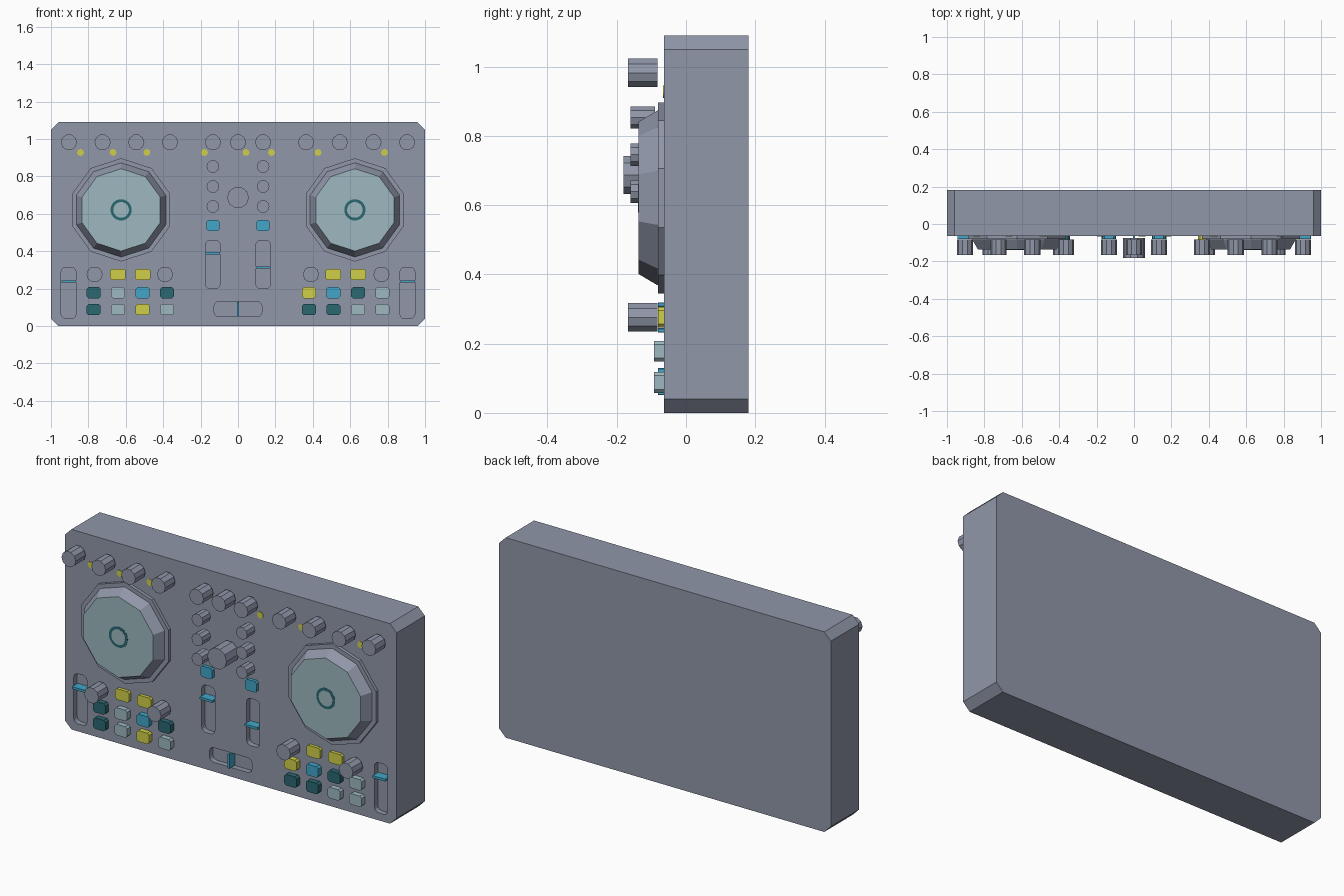
import bpy, bmesh, math

if "Cube" in bpy.data.objects:
    bpy.data.objects.remove(bpy.data.objects["Cube"])

FRONT = -0.063          # y of the control panel surface


def srgb(r, g, b):
    f = lambda c: (c / 255 / 12.92) if c < 10 else ((c / 255 + 0.055) / 1.055) ** 2.4
    return (f(r), f(g), f(b), 1)


def material(name, rgb):
    m = bpy.data.materials.new(name)
    m.diffuse_color = srgb(*rgb)
    m.use_nodes = True
    m.node_tree.nodes["Principled BSDF"].inputs["Base Color"].default_value = m.diffuse_color
    return m


GRAY = material("slate gray", (144, 151, 169))
PALE = material("pale teal", (158, 185, 192))
DARK = material("dark teal", (42, 104, 113))
BLUE = material("sky blue", (65, 166, 200))
YELLOW = material("yellow", (208, 207, 72))


def circle(x, z, r, n, start=0.0):
    return [(x + r * math.cos(start + math.tau * i / n),
             z + r * math.sin(start + math.tau * i / n)) for i in range(n)]


def rounded(x, z, w, h, r, seg):
    """Rectangle outline with rounded (seg > 1) or cut (seg = 1) corners."""
    pts = []
    for k, (sx, sz) in enumerate([(1, 1), (-1, 1), (-1, -1), (1, -1)]):
        for i in range(seg + 1):
            a = math.pi / 2 * (k + i / seg)
            pts.append((x + sx * (w / 2 - r) + r * math.cos(a),
                        z + sz * (h / 2 - r) + r * math.sin(a)))
    return pts


def loft(name, rings, mat):
    """Skin a stack of (outline, y) rings and cap both ends."""
    bm = bmesh.new()
    loops = [[bm.verts.new((x, y, z)) for x, z in pts] for pts, y in rings]
    for a, b in zip(loops, loops[1:]):
        for i in range(len(a)):
            j = (i + 1) % len(a)
            bm.faces.new((a[i], a[j], b[j], b[i]))
    bm.faces.new(loops[0])
    bm.faces.new(loops[-1])
    bmesh.ops.recalc_face_normals(bm, faces=bm.faces)
    me = bpy.data.meshes.new(name)
    bm.to_mesh(me)
    bm.free()
    if mat:
        me.materials.append(mat)
    ob = bpy.data.objects.new(name, me)
    bpy.context.collection.objects.link(ob)
    return ob


def plate(name, outline, y_back, y_front, mat):
    return loft(name, [(outline, y_back), (outline, y_front)], mat)


def knob(name, x, z, r, y_back, y_front):
    plate(name, circle(x, z, r, 10), y_back, y_front, GRAY)


def button(name, x, z, w, h, y_front, mat):
    plate(name, rounded(x, z, w, h, 0.01, 1), FRONT + 0.002, y_front, mat)


# casing with cut corners
body = plate("casing", rounded(0, 0.545, 2, 1.09, 0.04, 1), 0.181, FRONT, GRAY)

# fader slots (x, z, width, height) and their handles (x, z, width, height)
slots = [(-0.906, 0.177, 0.08, 0.273), (0.906, 0.177, 0.08, 0.273),
         (-0.135, 0.329, 0.08, 0.257), (0.135, 0.329, 0.08, 0.257),
         (0, 0.09, 0.256, 0.08)]
handles = [(-0.906, 0.238), (0.906, 0.238), (-0.135, 0.388), (0.135, 0.313), (0, 0.09)]
for s, (hx, hz) in zip(slots, handles):
    cutter = plate("slot_cutter", rounded(*s, 0.025, 3), FRONT + 0.03, FRONT - 0.05, None)
    cutter.hide_render = True
    cutter.hide_viewport = False
    cutter.display_type = 'WIRE'
    mod = body.modifiers.new("slot", 'BOOLEAN')
    mod.operation = 'DIFFERENCE'
    mod.solver = 'EXACT'
    mod.object = cutter
    w, h = (0.078, 0.013) if s[3] > s[2] else (0.013, 0.078)
    plate("fader_handle", rounded(hx, hz, w, h, 0.002, 1), FRONT + 0.031, -0.081, BLUE)

# jog wheels: base ring, tapered platter, pale top, centre ring
for sx in (-1, 1):
    cx, cz, up = sx * 0.625, 0.621, math.pi / 2
    ring = lambda r: circle(cx, cz, r, 10, up)
    plate("jog_base", ring(0.276), FRONT + 0.002, -0.081, GRAY)
    wheel = loft("jog_platter", [(ring(0.252), -0.080), (ring(0.252), -0.083),
                                 (ring(0.22), -0.137)], GRAY)
    wheel.data.materials.append(PALE)
    for p in wheel.data.polygons:
        if p.normal.y < -0.99 and p.center.y < -0.13:
            p.material_index = 1
    plate("jog_ring", circle(cx, cz, 0.057, 24), -0.1365, -0.1378, DARK)
    plate("jog_ring_centre", circle(cx, cz, 0.042, 24), -0.1365, -0.1384, PALE)

# knobs
for x in (0.134, 0.364, 0.544, 0.724, 0.904):
    for sx in (-1, 1):
        knob("top_knob", sx * x, 0.982, 0.043, -0.082, -0.167)
knob("top_knob", 0, 0.982, 0.043, -0.082, -0.167)
for sx in (-1, 1):
    for z in (0.853, 0.746, 0.639):
        knob("equaliser_knob", sx * 0.134, z, 0.034, -0.09, -0.16)
    for x in (0.39, 0.767):
        knob("lower_knob", sx * x, 0.276, 0.043, -0.082, -0.167)
knob("centre_knob", 0, 0.687, 0.058, -0.075, -0.181)

# indicator lights
for x in (-0.842, -0.668, -0.487, -0.179, 0.043, 0.179, 0.428, 0.783):
    plate("indicator_light", circle(x, 0.928, 0.018, 12), FRONT + 0.002, FRONT - 0.003, YELLOW)

# cue buttons, loop buttons and pad grid
for sx in (-1, 1):
    button("cue_button", sx * 0.134, 0.537, 0.07, 0.06, -0.081, BLUE)
    for x in (0.51, 0.642):
        button("loop_button", sx * x, 0.276, 0.083, 0.06, -0.081, YELLOW)
columns = (-0.772, -0.642, -0.51, -0.38, 0.38, 0.51, 0.642, 0.772)
rows = {0.178: (DARK, PALE, BLUE, DARK, YELLOW, BLUE, DARK, PALE),
        0.088: (DARK, PALE, YELLOW, PALE, DARK, DARK, PALE, PALE)}
for z, mats in rows.items():
    for x, m in zip(columns, mats):
        button("pad", x, z, 0.074, 0.06, -0.092, m)
